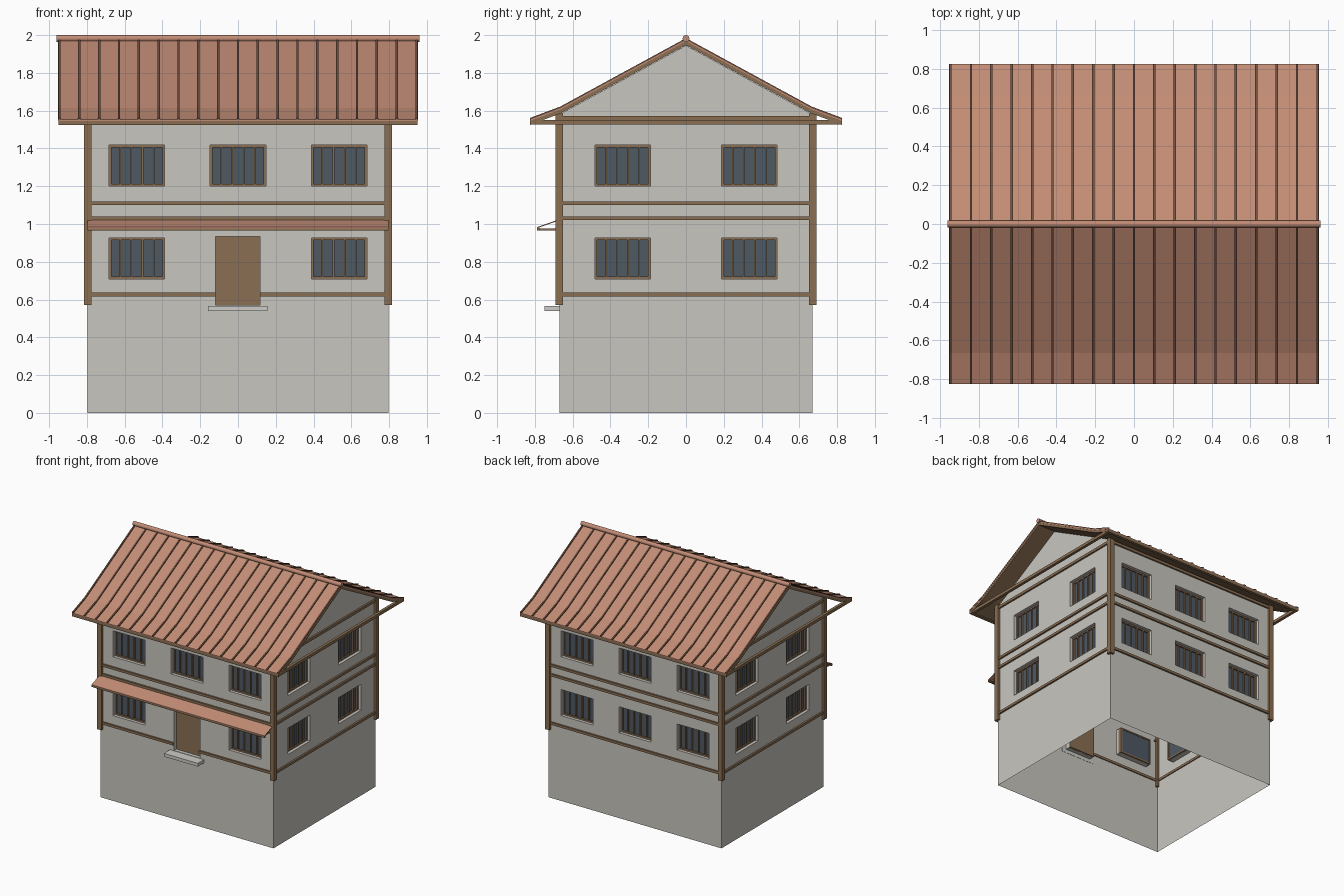
import bpy, bmesh, math
from mathutils import Matrix

if "Cube" in bpy.data.objects:
    bpy.data.objects.remove(bpy.data.objects["Cube"])


def material(name, rgb):
    m = bpy.data.materials.new(name)
    lin = [((c / 255 + 0.055) / 1.055) ** 2.4 for c in rgb]
    m.diffuse_color = (*lin, 1)
    m.use_nodes = True
    m.node_tree.nodes["Principled BSDF"].inputs["Base Color"].default_value = m.diffuse_color
    return m


PLASTER = material("plaster", (200, 198, 191))
WOOD = material("wood", (138, 111, 83))
TILE = material("terracotta", (194, 140, 117))
SEAM = material("dark_terracotta", (112, 80, 64))
GLASS = material("glass", (79, 88, 98))
STONE = material("stone", (205, 204, 199))


def finish(name, bm, mat, angle=0):
    """Turn a bmesh into an object, rotated about z by angle degrees."""
    bm.transform(Matrix.Rotation(math.radians(angle), 4, 'Z'))
    me = bpy.data.meshes.new(name)
    bm.to_mesh(me)
    bm.free()
    me.materials.append(mat)
    ob = bpy.data.objects.new(name, me)
    bpy.context.collection.objects.link(ob)
    return ob


def add_box(bm, x0, x1, y0, y1, z0, z1):
    size = Matrix.Diagonal((x1 - x0, y1 - y0, z1 - z0, 1))
    mid = Matrix.Translation(((x0 + x1) / 2, (y0 + y1) / 2, (z0 + z1) / 2))
    bmesh.ops.create_cube(bm, size=1, matrix=mid @ size)


def boxes(name, mat, angle, *dims):
    bm = bmesh.new()
    for d in dims:
        add_box(bm, *d)
    return finish(name, bm, mat, angle)


def prism(name, mat, outline, x0, x1):
    """Extrude a (y, z) outline along x."""
    bm = bmesh.new()
    f = bm.faces.new([bm.verts.new((x0, y, z)) for y, z in outline])
    ext = bmesh.ops.extrude_face_region(bm, geom=[f])
    verts = [v for v in ext["geom"] if isinstance(v, bmesh.types.BMVert)]
    bmesh.ops.translate(bm, verts=verts, vec=(x1 - x0, 0, 0))
    bmesh.ops.recalc_face_normals(bm, faces=bm.faces)
    return finish(name, bm, mat)


WX, WY, TOP, PEAK = 0.796, 0.67, 1.58, 1.945
RECESS = 0.04


def wall(name, half, d, holes, angle, gable):
    """Thin wall sheet with openings and their inward reveals."""
    us = sorted({-half, half, *[h[0] for h in holes], *[h[1] for h in holes]})
    zs = sorted({0, TOP, *[h[2] for h in holes], *[h[3] for h in holes]})
    bm = bmesh.new()

    def face(*pts):
        bm.faces.new([bm.verts.new(p) for p in pts])

    for a, b in zip(us, us[1:]):
        for c, e in zip(zs, zs[1:]):
            u, z = (a + b) / 2, (c + e) / 2
            if not any(h[0] < u < h[1] and h[2] < z < h[3] for h in holes):
                face((a, -d, c), (b, -d, c), (b, -d, e), (a, -d, e))
    for a, b, c, e in holes:
        ring = [(a, c), (b, c), (b, e), (a, e)]
        for (u0, z0), (u1, z1) in zip(ring, ring[1:] + ring[:1]):
            face((u0, -d, z0), (u1, -d, z1), (u1, RECESS - d, z1), (u0, RECESS - d, z0))
    if gable:
        face((-half, -d, TOP), (half, -d, TOP), (0, -d, PEAK))
    bmesh.ops.remove_doubles(bm, verts=bm.verts, dist=0.0005)
    finish(name, bm, PLASTER, angle)


def window(name, a, b, c, e, d, angle):
    """Recessed frame with four bars over a glass pane."""
    y0, y1, t = RECESS - 0.015 - d, RECESS + 0.015 - d, 0.012
    parts = [(a, a + t, y0, y1, c, e), (b - t, b, y0, y1, c, e),
             (a + t, b - t, y0, y1, c, c + t), (a + t, b - t, y0, y1, e - t, e)]
    for i in range(1, 5):
        u = a + (b - a) * i / 5
        parts.append((u - 0.004, u + 0.004, y0, y0 + 0.012, c + t, e - t))
    boxes(name + "_frame", WOOD, angle, *parts)
    boxes(name + "_glass", GLASS, angle,
          (a + t, b - t, y0 + 0.012, y1 - 0.004, c + t, e - t))


# Walls, windows and horizontal timbers on all four sides
FLOORS = [(0.71, 0.927), (1.20, 1.417)]
DOOR = (-0.12, 0.117, 0.57, 0.935)
SIDES = [("front", 0, WX, WY, (-0.535, 0, 0.535)), ("right", 90, WY, WX, (-0.335, 0.335)),
         ("back", 180, WX, WY, (-0.535, 0, 0.535)), ("left", 270, WY, WX, (-0.335, 0.335))]
for side, angle, half, d, centres in SIDES:
    gable = side in ("left", "right")
    openings = [(u - 0.147, u + 0.147, c, e) for c, e in FLOORS for u in centres
                if not (side == "front" and u == 0 and c < 1)]
    for i, o in enumerate(openings):
        window(f"{side}_window_{i + 1}", *o, d, angle)
    wall(side + "_wall", half, d, openings + ([DOOR] if side == "front" else []), angle, gable)
    rails = [(0.617, 0.637), (1.02, 1.04), (1.10, 1.12), (1.55, 1.572)]
    dims = []
    for c, e in rails:
        spans = [(-half, half)]
        if side == "front" and c < 0.9:
            spans = [(-half, DOOR[0]), (DOOR[1], half)]
        dims += [(a, b, -d - 0.014, -d + 0.008, c, e) for a, b in spans]
    boxes(side + "_rails", WOOD, angle, *dims)

# Corner posts
boxes("corner_posts", WOOD, 0, *[
    (sx * 0.796 - 0.02, sx * 0.796 + 0.02, sy * 0.67 - 0.02, sy * 0.67 + 0.02, 0.57, 1.585)
    for sx in (-1, 1) for sy in (-1, 1)])

# Door and its step
boxes("door", WOOD, 0, (DOOR[0], DOOR[1], RECESS - 0.01 - WY, RECESS + 0.01 - WY, 0.57, 0.935))
boxes("door_step", STONE, 0, (-0.158, 0.155, -0.75, -0.668, 0.54, 0.567))

# Canopy above the door
prism("canopy_roof", TILE, [(-0.79, 0.977), (-0.79, 0.983), (-0.668, 1.026), (-0.668, 1.02)],
      -0.797, 0.797)
boxes("canopy_frame", WOOD, 0, (-0.797, 0.797, -0.79, -0.775, 0.965, 0.979),
      *[(x - 0.008, x + 0.008, -0.78, -0.66, 0.965, 0.977) for x in (-0.77, 0.77)])

# Main roof: tiled skin over timber boarding, with a flared eave
SLOPE = [(-0.825, 1.553), (-0.665, 1.613), (0, 1.975), (0.665, 1.613), (0.825, 1.553)]


def layer(top, bottom):
    return [(y, z + top) for y, z in SLOPE] + [(y, z + bottom) for y, z in reversed(SLOPE)]


prism("roof_tiles", TILE, layer(0, -0.007), -0.952, 0.952)
prism("roof_boarding", WOOD, layer(-0.007, -0.028), -0.95, 0.95)

# Raised seams running down the slopes
for i in range(19):
    x = -0.945 + i * 0.105
    prism(f"roof_seam_{i + 1}", SEAM, layer(0.009, -0.002), x - 0.006, x + 0.006)

# Ridge roll
bm = bmesh.new()
bmesh.ops.create_cone(bm, cap_ends=True, segments=16, radius1=0.018, radius2=0.018, depth=1.92,
                      matrix=Matrix.Translation((0, 0, 1.982)) @ Matrix.Rotation(math.pi / 2, 4, 'Y'))
for f in bm.faces:
    f.smooth = len(f.verts) == 4
finish("ridge_roll", bm, TILE)

# Eave beams and gable ties
boxes("eave_beams", WOOD, 0, *[(-0.948, 0.948, min(s * 0.80, s * 0.822), max(s * 0.80, s * 0.822),
                                1.526, 1.55) for s in (-1, 1)])
boxes("gable_ties", WOOD, 0, *[(s * 0.935 - 0.012, s * 0.935 + 0.012, -0.80, 0.80, 1.526, 1.55)
                               for s in (-1, 1)])
